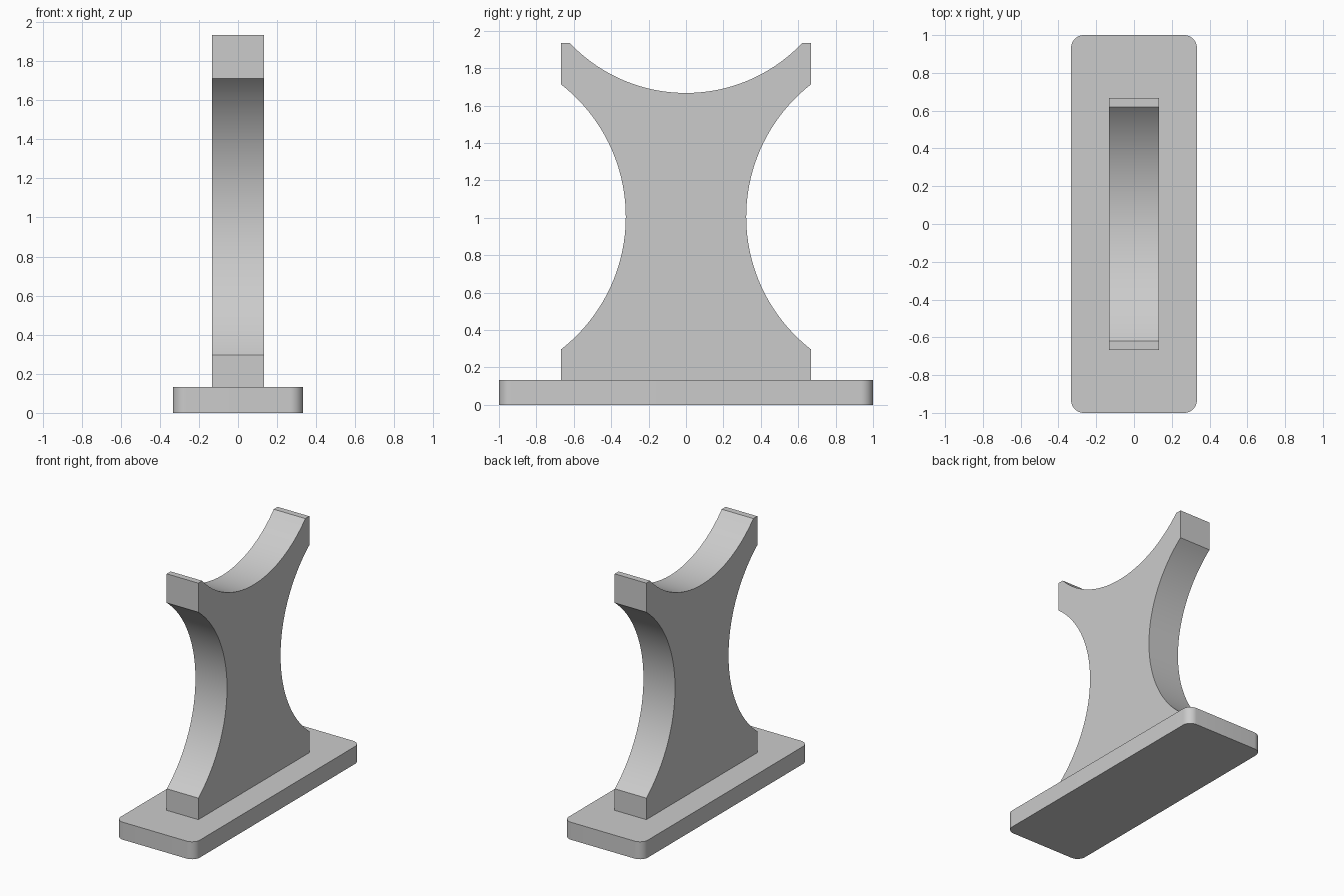
import bpy
import bmesh
from math import atan2, cos, sin, pi, radians
from mathutils import Matrix, Vector

cube = bpy.data.objects.get("Cube")
if cube:
    bpy.data.objects.remove(cube, do_unlink=True)

grey = bpy.data.materials.new("light_grey")
grey.use_nodes = True
grey.diffuse_color = (0.6, 0.6, 0.6, 1)
grey.node_tree.nodes["Principled BSDF"].inputs["Base Color"].default_value = (0.6, 0.6, 0.6, 1)


def arc(start, end, sagitta, steps=48):
    """Points from start to end, bowing left of the direction of travel."""
    a, b = Vector(start), Vector(end)
    half = (b - a).length / 2
    radius = (half ** 2 + sagitta ** 2) / (2 * sagitta)
    along = (b - a).normalized()
    left = Vector((-along.y, along.x))
    centre = (a + b) / 2 + left * (sagitta - radius)
    sweep = atan2(half, radius - sagitta)
    points = []
    for i in range(steps + 1):
        t = sweep * (2 * i / steps - 1)
        points.append(centre + radius * (along * sin(t) + left * cos(t)))
    return points


def extrude_profile(name, outline, depth, frame):
    """Extrude a closed 2D outline along its normal, then place it with a frame."""
    bm = bmesh.new()
    face = bm.faces.new([bm.verts.new((p[0], p[1], 0)) for p in outline])
    result = bmesh.ops.extrude_face_region(bm, geom=[face])
    verts = [v for v in result["geom"] if isinstance(v, bmesh.types.BMVert)]
    bmesh.ops.translate(bm, vec=(0, 0, depth), verts=verts)
    bmesh.ops.transform(bm, matrix=frame, verts=bm.verts)
    bmesh.ops.recalc_face_normals(bm, faces=bm.faces)
    mesh = bpy.data.meshes.new(name)
    bm.to_mesh(mesh)
    bm.free()
    mesh.materials.append(grey)
    obj = bpy.data.objects.new(name, mesh)
    bpy.context.collection.objects.link(obj)
    bpy.ops.object.select_all(action="DESELECT")
    obj.select_set(True)
    bpy.context.view_layer.objects.active = obj
    bpy.ops.object.shade_smooth_by_angle(angle=radians(25))
    return obj


# Base plate with rounded vertical corners
HALF_X, HALF_Y, BASE_H, CORNER = 0.333, 1.0, 0.133, 0.067
plate = []
for k, (sx, sy) in enumerate([(1, 1), (-1, 1), (-1, -1), (1, -1)]):
    for i in range(13):
        a = (k + i / 12) * pi / 2
        plate.append((sx * (HALF_X - CORNER) + CORNER * cos(a),
                      sy * (HALF_Y - CORNER) + CORNER * sin(a)))
extrude_profile("base_plate", plate, BASE_H, Matrix.Identity(4))

# Upright slab: waisted sides and a cradle in the top, drawn in (y, z)
WIDE, TOP, HALF_THICK = 0.667, 1.933, 0.133
right_side = arc((WIDE, 0.297), (WIDE, 1.712), 0.345)
cradle = arc((0.62, TOP), (-0.62, TOP), 0.266)
left_side = [Vector((-p.x, p.y)) for p in reversed(right_side)]
outline = [(WIDE, BASE_H), *right_side, (WIDE, TOP), *cradle,
           (-WIDE, TOP), *left_side, (-WIDE, BASE_H)]
# Maps profile x, y and depth to model y, z and x
stand_up = Matrix(((0, 0, 1, -HALF_THICK), (1, 0, 0, 0), (0, 1, 0, 0), (0, 0, 0, 1)))
extrude_profile("cradle_upright", outline, 2 * HALF_THICK, stand_up)
